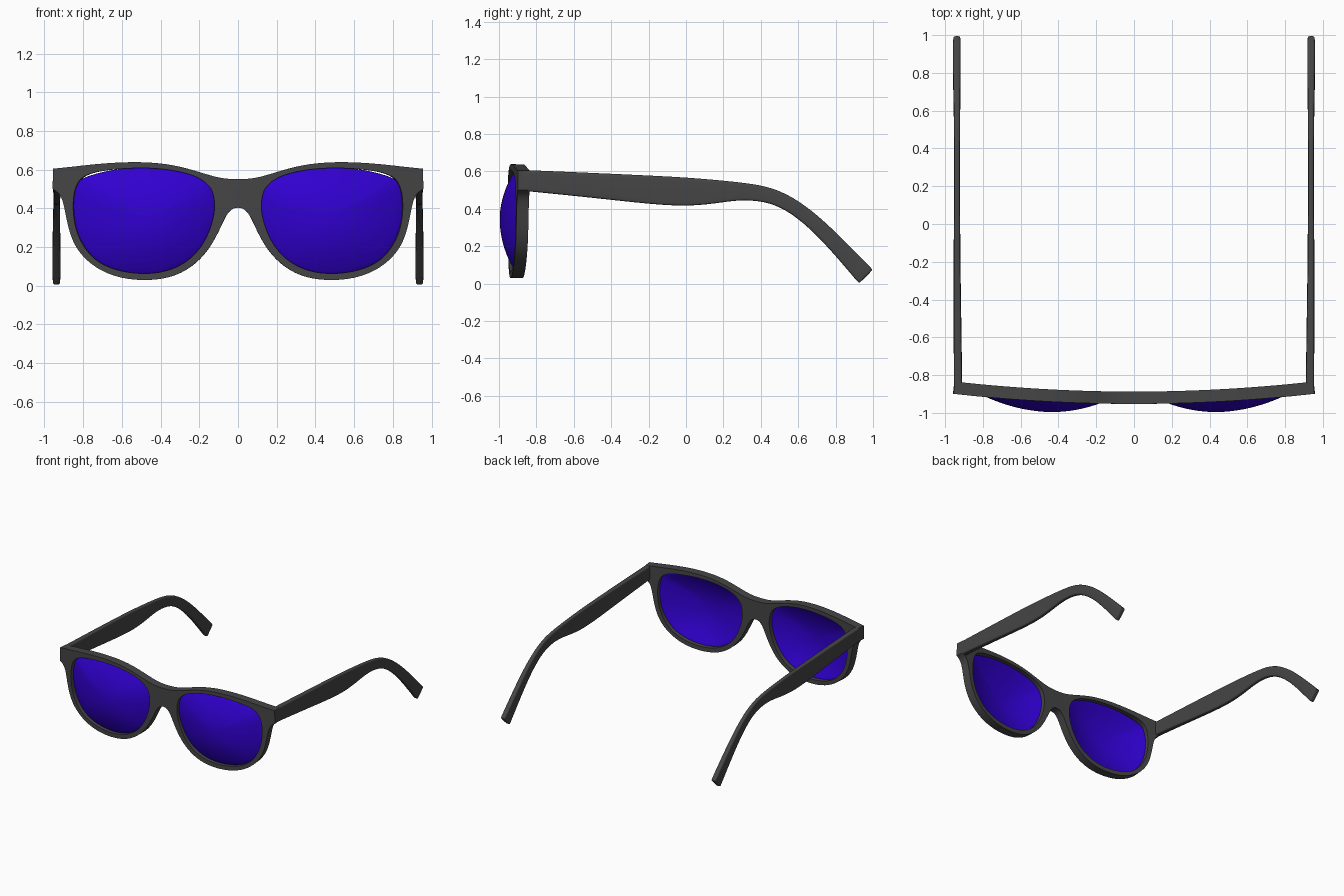
import bpy, bmesh

if "Cube" in bpy.data.objects:
    bpy.data.objects.remove(bpy.data.objects["Cube"])


def material(name, rgb):
    m = bpy.data.materials.new(name)
    m.diffuse_color = (*rgb, 1)
    m.use_nodes = True
    m.node_tree.nodes["Principled BSDF"].inputs["Base Color"].default_value = m.diffuse_color
    return m


dark = material("dark_frame", (0.06, 0.06, 0.06))
blue = material("blue_lens", (0.03, 0.0, 0.62))


def make(name, verts, faces, mat, thickness=0, bevel=0, subsurf=2):
    """Half model -> mirrored, thickened, rounded and smoothed object."""
    me = bpy.data.meshes.new(name)
    me.from_pydata(verts, [], faces)
    bm = bmesh.new()
    bm.from_mesh(me)
    bmesh.ops.recalc_face_normals(bm, faces=bm.faces)
    bm.to_mesh(me)
    bm.free()
    me.materials.append(mat)
    for p in me.polygons:
        p.use_smooth = True
    ob = bpy.data.objects.new(name, me)
    bpy.context.collection.objects.link(ob)
    mod = ob.modifiers.new("mirror", 'MIRROR')
    mod.use_clip = True
    if thickness:
        mod = ob.modifiers.new("solid", 'SOLIDIFY')
        mod.thickness = thickness
        mod.offset = 0
    if bevel:
        mod = ob.modifiers.new("bevel", 'BEVEL')
        mod.width = bevel
        mod.segments = 2
        mod.limit_method = 'ANGLE'
        mod.angle_limit = 0.9
    mod = ob.modifiers.new("subsurf", 'SUBSURF')
    mod.levels = mod.render_levels = subsurf
    return ob


def front_y(x):
    """Gentle wrap of the front."""
    return -0.92 + 0.053 * (x / 0.95) ** 2


# Rim: (inner x, inner z, outer x, outer z) clockwise from the bridge
rim = [
    (.12, .40, 0, .41), (.122, .45, 0, .48), (.135, .505, 0, .55),
    (.185, .55, .09, .553), (.25, .578, .20, .588), (.35, .60, .33, .625),
    (.47, .61, .47, .64), (.60, .606, .62, .638), (.72, .592, .76, .626),
    (.785, .572, .86, .614), (.82, .545, .952, .605), (.84, .50, .955, .50),
    (.848, .45, .905, .47), (.85, .38, .887, .36), (.835, .28, .863, .255),
    (.79, .19, .82, .17), (.72, .115, .735, .09), (.60, .07, .61, .036),
    (.46, .058, .455, .024), (.34, .08, .32, .048), (.245, .135, .215, .113),
    (.18, .21, .14, .20), (.14, .30, .085, .31), (.125, .36, .05, .39)]
n = len(rim)

# Front frame: ring strip mirrored across the bridge
verts = []
for ix, iz, ox, oz in rim:
    for t in (0, 0.5, 1):
        x, z = ix + (ox - ix) * t, iz + (oz - iz) * t
        verts.append((x, front_y(x), z))
faces = []
for i in range(n):
    j = (i + 1) % n
    for k in range(2):
        faces.append((i * 3 + k, i * 3 + k + 1, j * 3 + k + 1, j * 3 + k))
make("front_frame", verts, faces, dark, 0.065, 0.012)

# Lenses: domed discs, with a small gap at the upper outer corner
cx, cz, rings = 0.47, 0.34, 6
verts, faces = [], []
for r in range(1, rings + 1):
    f = r / rings
    for i, (ix, iz, _, _) in enumerate(rim):
        s = f * (0.98 if i in (8, 9) else 1.015)
        x, z = cx + (ix - cx) * s, cz + (iz - cz) * s
        verts.append((x, front_y(x) - 0.084 * (1 - f * f), z))
verts.append((cx, front_y(cx) - 0.084, cz))
for i in range(n):
    j = (i + 1) % n
    faces.append((len(verts) - 1, i, j))
    for r in range(rings - 1):
        a, b = r * n, (r + 1) * n
        faces.append((a + i, b + i, b + j, a + j))
make("lenses", verts, faces, blue, 0.008)

# Temple arms: (top y, top z, bottom y, bottom z, centre x, half width)
arm = [
    (-.885, .608, -.885, .497, .932, .023), (-.80, .605, -.80, .49, .932, .022),
    (-.45, .59, -.46, .455, .935, .020), (-.19, .578, -.19, .425, .937, .018),
    (0, .568, 0, .413, .937, .017), (.155, .555, .155, .428, .937, .016),
    (.31, .54, .29, .45, .937, .016), (.47, .515, .42, .44, .937, .016),
    (.61, .44, .53, .40, .937, .017), (.74, .335, .66, .30, .938, .019),
    (.88, .195, .80, .15, .938, .021), (1.0, .075, .925, .0, .938, .021)]
verts, faces = [], []
for ty, tz, by, bz, x, w in arm:
    verts += [(x - w, ty, tz), (x + w, ty, tz), (x + w, by, bz), (x - w, by, bz)]
for i in range(len(arm) - 1):
    for k in range(4):
        a, b = i * 4 + k, i * 4 + (k + 1) % 4
        faces.append((a, b, b + 4, a + 4))
m = len(verts)
faces += [(0, 1, 2, 3), (m - 4, m - 3, m - 2, m - 1)]
make("temple_arms", verts, faces, dark, 0, 0.011)
